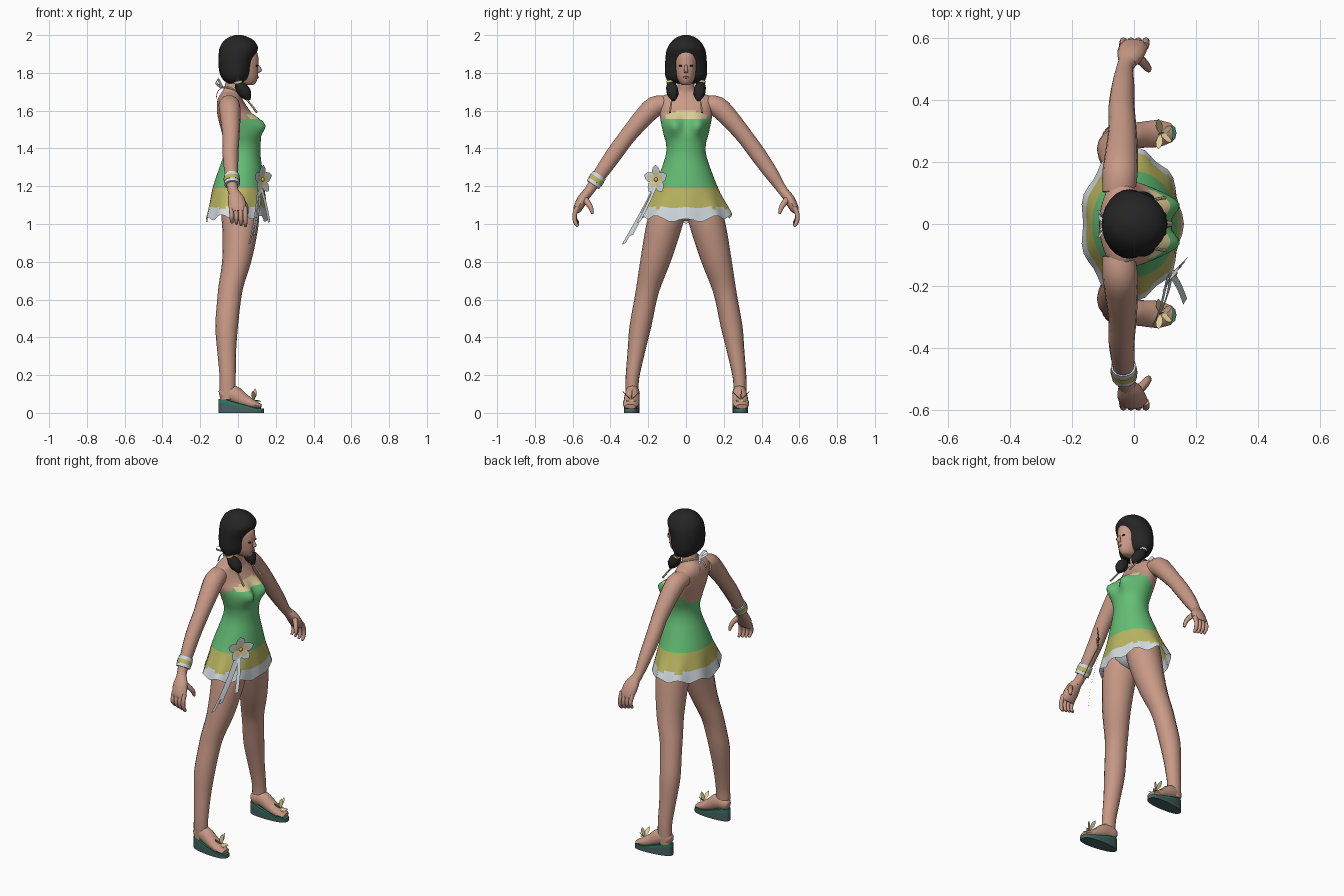
import bpy, bmesh, math
from mathutils import Vector

if "Cube" in bpy.data.objects:
    bpy.data.objects.remove(bpy.data.objects["Cube"])

def mat(name, c):
    m = bpy.data.materials.new(name)
    m.diffuse_color = (*c, 1)
    m.use_nodes = True
    m.node_tree.nodes["Principled BSDF"].inputs["Base Color"].default_value = m.diffuse_color
    return m

SKIN = mat("skin", (.58, .32, .24))
GREEN = mat("dress green", (.13, .52, .18))
YELLOW = mat("band yellow", (.50, .47, .12))
CREAM = mat("cream", (.75, .62, .32))
WHITE = mat("trim white", (.66, .72, .76))
HAIR = mat("hair black", (.018, .018, .018))
SOLE = mat("sole grey teal", (.06, .12, .12))
RIM = mat("sole green", (.03, .20, .13))
LIP = mat("lip red", (.42, .16, .13))

def finish(name, bm, mats, angle=50):
    bmesh.ops.recalc_face_normals(bm, faces=bm.faces)
    me = bpy.data.meshes.new(name)
    bm.to_mesh(me)
    bm.free()
    for m in mats:
        me.materials.append(m)
    ob = bpy.data.objects.new(name, me)
    bpy.context.collection.objects.link(ob)
    bpy.ops.object.select_all(action='DESELECT')
    ob.select_set(True)
    bpy.context.view_layer.objects.active = ob
    bpy.ops.object.shade_smooth_by_angle(angle=math.radians(angle))
    return ob

def spline(pts, subs):
    out = []
    for i in range(len(pts) - 1):
        a, b, c, d = (pts[max(i - 1, 0)], pts[i], pts[i + 1], pts[min(i + 2, len(pts) - 1)])
        for k in range(subs):
            t = k / subs
            out.append([.5 * (2*q + (r-p)*t + (2*p-5*q+4*r-s)*t*t + (3*q-p-3*r+s)*t**3)
                        for p, q, r, s in zip(a, b, c, d)])
    return out + [list(pts[-1])]

def tube(name, pts, mats, n=12, subs=3, s=1, ref=(1, 0, 0), flat=False,
         caps=(True, True), shape=None, rule=None):
    """Loft of ellipses along points (x, y, z, radius_u, radius_v)."""
    rows = spline(pts, subs) if subs > 1 else pts
    bm = bmesh.new()
    rings = []
    for i, (x, y, z, ru, rv) in enumerate(rows):
        a, b = rows[max(i - 1, 0)], rows[min(i + 1, len(rows) - 1)]
        t = Vector((0, 0, 1)) if flat else (Vector(b[:3]) - Vector(a[:3])).normalized()
        u = Vector(ref)
        u = (u - t * u.dot(t)).normalized()
        v = t.cross(u)
        ring = []
        for k in range(n):
            w = 2 * math.pi * k / n
            p = Vector((x, y, z)) + u * ru * math.cos(w) + v * rv * math.sin(w)
            if shape:
                p = shape(p, w)
            ring.append(bm.verts.new((p.x, p.y * s, p.z)))
        rings.append(ring)
    for r, q in zip(rings, rings[1:]):
        for k in range(n):
            f = bm.faces.new((r[k], r[(k+1) % n], q[(k+1) % n], q[k]))
            if rule:
                f.material_index = rule(f.calc_center_median())
    for on, r in zip(caps, (rings[0], rings[-1])):
        if on:
            bm.faces.new(r)
    return finish(name, bm, mats)

def profile(rows):
    """(z, back x, front x, half width) to loft points."""
    return [((b + f) / 2, 0, z, (f - b) / 2, w) for z, b, f, w in rows]

def ribbon(name, pts, width, m, side=(0, 1, 0), subs=3):
    bm = bmesh.new()
    h = Vector(side).normalized() * width / 2
    vs = [(bm.verts.new(Vector(p) - h), bm.verts.new(Vector(p) + h)) for p in spline(pts, subs)]
    for a, b in zip(vs, vs[1:]):
        bm.faces.new((a[0], a[1], b[1], b[0]))
    return finish(name, bm, [m])

def petal(name, base, d, side, length, width, m):
    bm = bmesh.new()
    base, d, side = Vector(base), Vector(d).normalized(), Vector(side).normalized()
    prof = [(0, .15), (.3, .75), (.55, 1), (.8, .7), (1, 0)]
    pts = [base + d * length * t + side * width * w / 2 for t, w in prof]
    pts += [base + d * length * t - side * width * w / 2 for t, w in reversed(prof[:-1])]
    bm.faces.new([bm.verts.new(p) for p in pts])
    return finish(name, bm, [m])

def blob(name, loc, scale, m, segs=12):
    bm = bmesh.new()
    bmesh.ops.create_uvsphere(bm, u_segments=segs, v_segments=8, radius=1)
    for v in bm.verts:
        v.co = Vector([l + c * k for l, c, k in zip(loc, v.co, scale)])
    return finish(name, bm, [m])

# Torso and dress in one loft, coloured by height and direction
def torso_shape(p, w):
    if p.x > 0:
        g = math.exp(-((abs(p.y) - .066) / .042)**2 - ((p.z - 1.525) / .048)**2)
        p.x += .056 * g
    if p.z < 1.19:
        k = (1.19 - p.z) / .17
        p.x += .006 * k * math.cos(9 * w) * math.cos(w)
        p.y += .008 * k * math.cos(9 * w) * math.sin(w)
        p.z += k * k * (.012 * math.cos(9 * w) + .025 * abs(math.sin(w)))
    return p

def torso_rule(c):
    if c.z < 1.085: return 0
    if c.z < 1.192: return 1
    front = math.cos(math.atan2(c.y / .135, c.x / .12))
    if c.z < min(1.535 + .075 * front, 1.60):
        return 3 if front > .5 and c.z > 1.555 and abs(c.y) < .11 else 2
    return 4

tube("dress_and_torso", profile([
    (1.015, -.170, .155, .240), (1.085, -.157, .150, .217), (1.19, -.135, .140, .170),
    (1.28, -.105, .130, .135), (1.36, -.078, .120, .108), (1.42, -.072, .120, .105),
    (1.48, -.085, .118, .120), (1.555, -.104, .090, .136), (1.60, -.112, .062, .138),
    (1.65, -.110, .030, .145), (1.68, -.098, .018, .120), (1.70, -.085, .014, .062),
    (1.73, -.070, .018, .045), (1.80, -.060, .030, .045)]),
    [WHITE, YELLOW, GREEN, CREAM, SKIN], n=48, subs=4, flat=True,
    caps=(False, True), shape=torso_shape, rule=torso_rule)
blob("briefs", (.01, 0, 1.10), (.10, .13, .085), WHITE)

# Head
tube("head", profile([
    (1.735, .010, .080, .020), (1.75, -.030, .096, .036), (1.78, -.060, .105, .052),
    (1.82, -.075, .108, .061), (1.86, -.080, .109, .064), (1.90, -.080, .104, .061),
    (1.94, -.070, .080, .050)]), [SKIN], n=20, flat=True)
tube("nose", [(.100, 0, 1.85, .004, .006), (.114, 0, 1.815, .013, .010),
              (.104, 0, 1.80, .006, .012)], [SKIN], n=8, flat=True)
blob("lips", (.105, 0, 1.777), (.005, .015, .006), LIP)
tube("hair_cap", profile([
    (1.745, -.055, .015, .080), (1.765, -.080, .050, .102), (1.80, -.098, .068, .112),
    (1.86, -.104, .078, .110), (1.905, -.102, .097, .106), (1.935, -.096, .106, .097),
    (1.97, -.075, .085, .073), (1.99, -.045, .052, .045), (2.0, -.015, .020, .015)]),
    [HAIR], n=24, flat=True)

# Skirt flower with ribbons
fc = Vector((.125, -.155, 1.235))
across, up, out = Vector((.6, .8, 0)), Vector((0, 0, 1)), Vector((.8, -.6, 0))
for i in range(5):
    a = math.pi / 2 + i * math.tau / 5
    d = across * math.cos(a) + up * math.sin(a) + out * .15
    sd = up * math.cos(a) - across * math.sin(a)
    petal("flower_petal", fc, d, sd, .08, .055, WHITE)
    petal("flower_petal_inner", fc + out * .004, d, sd, .052, .034, CREAM)
blob("flower_centre", fc + out * .006, (.011, .011, .011), YELLOW, 8)
for pts in ([(.11, -.165, 1.2), (.10, -.21, 1.11), (.085, -.27, 1.0), (.06, -.33, .895)],
            [(.12, -.16, 1.2), (.11, -.22, 1.08), (.085, -.29, .94)],
            [(.12, -.16, 1.2), (.145, -.20, 1.11), (.165, -.25, 1.01)]):
    ribbon("skirt_ribbon", pts, .024, WHITE, (.5, .8, .3))

# Wristband on one arm only
for nm, m, a, b, r in (("wristband", WHITE, 0, 1, .041), ("wristband_stripe", YELLOW, .3, .7, .043)):
    A, B = Vector((-.034, -.458, 1.258)), Vector((-.031, -.493, 1.208))
    tube(nm, [(*A.lerp(B, t), r, r) for t in (a, b)], [m], n=14, subs=1)

for s in (1, -1):
    # Arm, palm, fingers and thumb
    tube("arm", [
        (-.050, .100, 1.635, .052, .045), (-.045, .165, 1.622, .057, .056),
        (-.040, .230, 1.560, .053, .052), (-.037, .310, 1.465, .045, .045),
        (-.040, .380, 1.370, .042, .044), (-.035, .450, 1.270, .036, .038),
        (-.030, .500, 1.195, .028, .028), (-.020, .525, 1.160, .030, .026)], [SKIN], n=14, s=s)
    tube("palm", [
        (-.022, .520, 1.168, .029, .025), (-.010, .548, 1.130, .045, .028),
        (-.002, .572, 1.085, .046, .024), (0, .582, 1.065, .042, .016)], [SKIN], n=12, s=s)
    for i in range(4):
        x, e = -.036 + i * .024, .006 * (i - 1)
        tube("finger", [(x, .573, 1.09, .013, .014), (x + .002, .590, 1.05, .012, .012),
                        (x + .003, .586, 1.02 - e, .011, .011),
                        (x + .004, .570, 1.0 - e, .007, .007)], [SKIN], n=8, subs=2, s=s)
    tube("thumb", [(.010, .540, 1.135, .016, .018), (.035, .515, 1.105, .014, .015),
                   (.045, .502, 1.08, .012, .012), (.048, .495, 1.055, .007, .007)],
         [SKIN], n=8, subs=2, s=s)

    # Leg
    tube("leg", [
        (.010, .085, 1.17, .095, .080), (.012, .102, 1.05, .100, .096),
        (.010, .125, .95, .092, .094), (-.007, .162, .80, .077, .081),
        (-.035, .195, .68, .067, .066), (-.047, .214, .60, .063, .060),
        (-.060, .241, .46, .060, .058), (-.060, .262, .33, .050, .047),
        (-.055, .282, .20, .043, .037), (-.055, .286, .13, .042, .034),
        (-.055, .286, .07, .038, .033)], [SKIN], n=16, s=s, flat=True)
    # Foot
    tube("foot", [
        (-.098, .280, .095, .018, .020), (-.080, .280, .098, .034, .038),
        (-.030, .284, .100, .039, .048), (.030, .288, .066, .042, .036),
        (.080, .292, .045, .043, .025), (.122, .295, .033, .030, .013)],
        [SKIN], n=12, s=s, ref=(0, 1, 0))
    # Wedge sole: dark below, green rim on top
    bm = bmesh.new()
    rings = [[], [], []]
    for k in range(24):
        w = math.tau * k / 24
        x = .017 + .120 * math.cos(w)
        y = .285 + .06 * x + math.copysign(abs(math.sin(w))**.7, math.sin(w)) * (.040 + .05 * x)
        top = .022 + .052 * max(0, min(1, (.10 - x) / .18))
        for r, z in zip(rings, (0, top * .72, top)):
            r.append(bm.verts.new((x, y * s, z)))
    for j in range(2):
        for k in range(24):
            f = bm.faces.new((rings[j][k], rings[j][(k+1) % 24],
                              rings[j+1][(k+1) % 24], rings[j+1][k]))
            f.material_index = j
    bm.faces.new(rings[0])
    bm.faces.new(rings[2]).material_index = 1
    finish("sandal_sole", bm, [SOLE, RIM])
    # Sandal flower
    for d, sd, l in (((-.1, .75, .75), (1, 0, .3), .07), ((-.1, -.75, .75), (1, 0, .3), .07),
                     ((.1, .1, 1), (1, .3, 0), .062), ((.8, .5, -.15), (0, 1, .3), .045),
                     ((.8, -.5, -.15), (0, 1, -.3), .045)):
        petal("sandal_petal", (.085, .29 * s, .068), d, sd, l, .024, CREAM)

    # Eyes, pigtail with tie, halter strap, neck bow
    blob("eye", (.099, .027 * s, 1.838), (.006, .012, .005), HAIR, 8)
    tube("pigtail", [
        (-.005, .085, 1.79, .030, .024), (0, .084, 1.752, .018, .017),
        (.015, .076, 1.725, .032, .030), (.040, .070, 1.69, .032, .031),
        (.058, .066, 1.655, .010, .010)], [HAIR], n=10, s=s)
    tube("hair_tie", [(0, .084, 1.757, .022, .021), (.002, .083, 1.747, .022, .021)],
         [CREAM], n=10, subs=1, s=s)
    tube("halter_strap", [(.100, .085, 1.59, .006, .006), (.062, .078, 1.64, .005, .005),
                          (.010, .066, 1.695, .005, .005), (-.050, .045, 1.722, .005, .005),
                          (-.080, 0, 1.722, .005, .005)], [CREAM], n=6, s=s)
    ribbon("neck_bow_loop", [(-.082, 0, 1.722), (-.105, .030 * s, 1.765), (-.115, .045 * s, 1.745),
                             (-.085, 0, 1.722)], .014, WHITE, (.6, 0, .8))
    ribbon("neck_bow_tail", [(-.085, 0, 1.722), (-.108, .018 * s, 1.70), (-.115, .03 * s, 1.665)],
           .012, WHITE, (.3, 1, 0))
